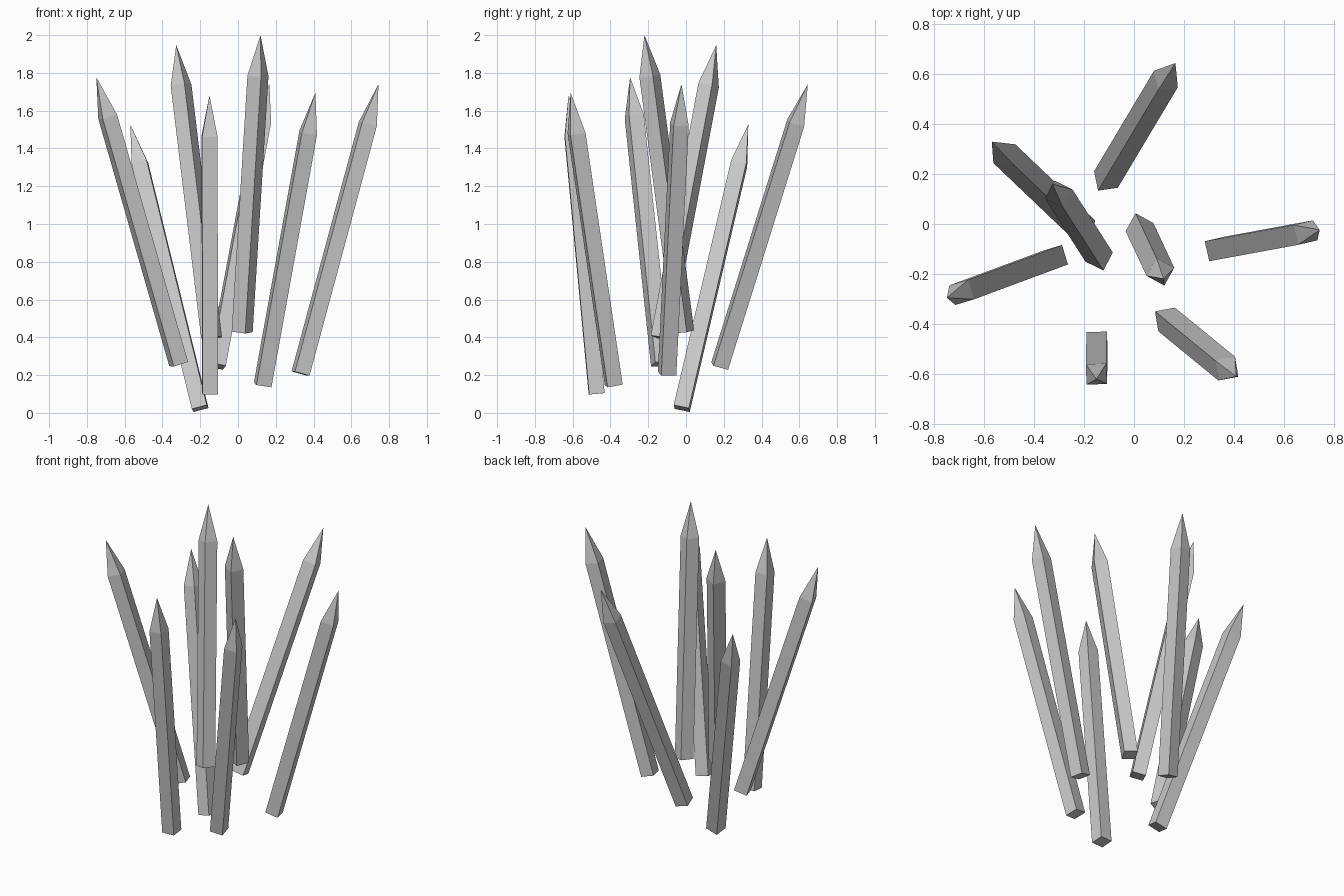
import bpy, bmesh
from mathutils import Vector, Quaternion
from math import radians

if "Cube" in bpy.data.objects:
    bpy.data.objects.remove(bpy.data.objects["Cube"])

LENGTH, SHOULDER, HALF = 1.588, 1.37, 0.041

# One shared stake: square shaft with a pyramid point, tip at the local origin
mesh = bpy.data.meshes.new("stake")
bm = bmesh.new()
corners = [(-HALF, -HALF), (HALF, -HALF), (HALF, HALF), (-HALF, HALF)]
low = [bm.verts.new((x, y, -LENGTH)) for x, y in corners]
top = [bm.verts.new((x, y, SHOULDER - LENGTH)) for x, y in corners]
tip = bm.verts.new((0, 0, 0))
bm.faces.new(low[::-1])
for i in range(4):
    j = (i + 1) % 4
    bm.faces.new((low[i], low[j], top[j], top[i]))
    bm.faces.new((top[i], top[j], tip))
bm.to_mesh(mesh)
bm.free()

# Each stake: tip position, base centre, roll in degrees
stakes = [
    ((0.166, 0.645, 1.74), (-0.112, 0.179, 0.25), 10),
    ((-0.57, 0.33, 1.527), (-0.20, -0.023, 0.022), -5),
    ((-0.327, 0.16, 1.947), (-0.14, -0.132, 0.40), -27),
    ((-0.75, -0.296, 1.777), (-0.313, -0.134, 0.255), 17),
    ((-0.151, -0.622, 1.682), (-0.148, -0.473, 0.10), 2),
    ((0.41, -0.611, 1.695), (0.13, -0.382, 0.145), 10),
    ((0.744, -0.024, 1.74), (0.332, -0.10, 0.212), 13),
    ((0.119, -0.22, 2.0), (0.022, -0.012, 0.427), -29),
]
Z = Vector((0, 0, 1))
for n, (tip_pos, base, roll) in enumerate(stakes, 1):
    ob = bpy.data.objects.new(f"stake_{n}", mesh)
    axis = Vector(tip_pos) - Vector(base)
    ob.rotation_mode = 'QUATERNION'
    ob.rotation_quaternion = Z.rotation_difference(axis) @ Quaternion(Z, radians(roll))
    ob.location = tip_pos
    bpy.context.collection.objects.link(ob)
